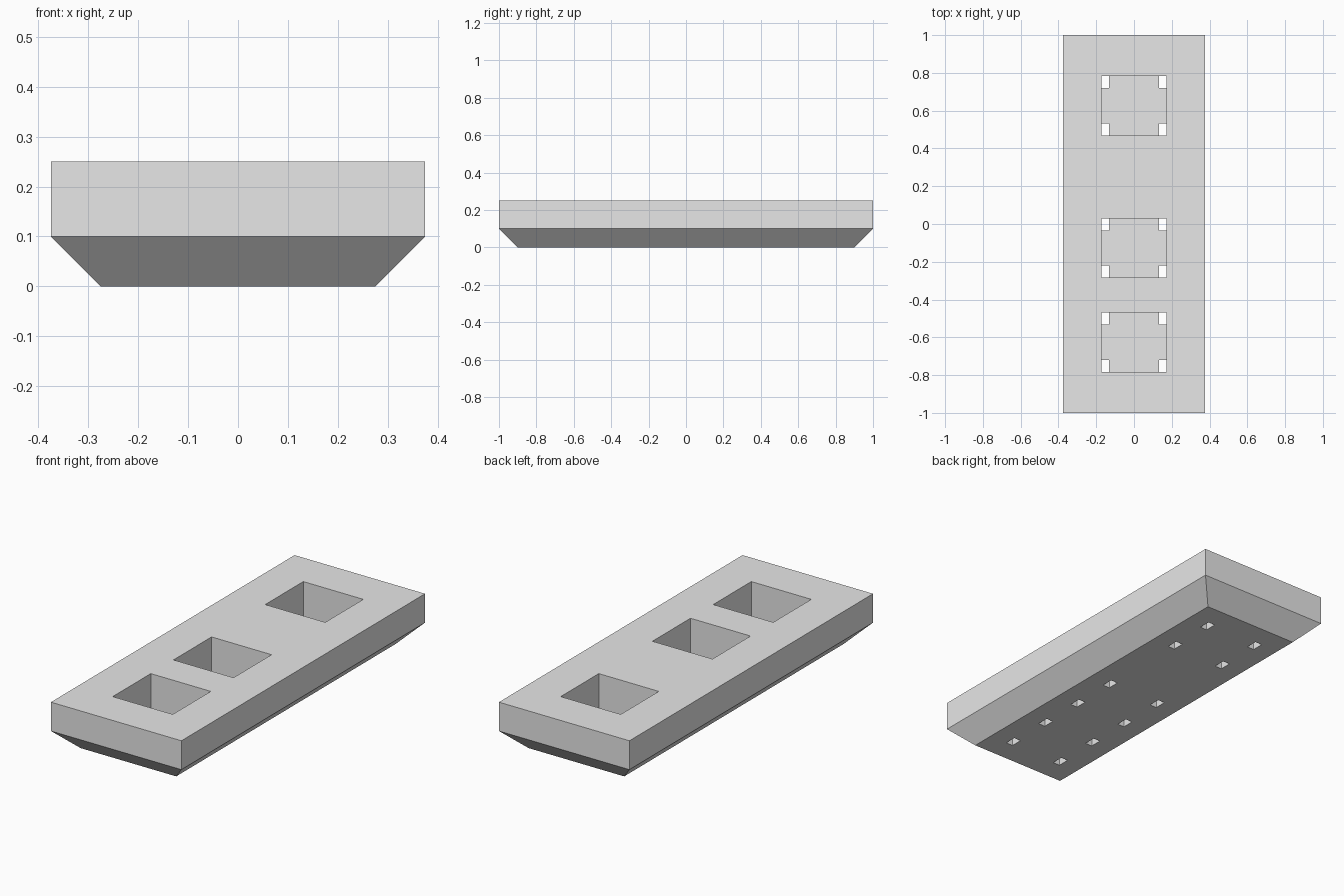
import bpy
import bmesh

cube = bpy.data.objects.get("Cube")
if cube:
    bpy.data.objects.remove(cube, do_unlink=True)

GREY = (0.8, 0.8, 0.8, 1.0)
HALF_X, HALF_Y = 0.375, 1.0
HEIGHT, CHAMFER = 0.25, 0.1
POCKET_X, POCKET_Y = 0.345, 0.3125     # pocket opening
SLOT_X, SLOT_Y = 0.04, 0.0625          # corner drain slots
FLOOR = 0.05                           # pocket floor height
POCKET_CENTRES = (-0.626, -0.127, 0.626)

grey = bpy.data.materials.new("light_grey")
grey.use_nodes = True
grey.diffuse_color = GREY
grey.node_tree.nodes["Principled BSDF"].inputs["Base Color"].default_value = GREY


def add_object(name, bm):
    bmesh.ops.recalc_face_normals(bm, faces=bm.faces)
    mesh = bpy.data.meshes.new(name)
    bm.to_mesh(mesh)
    bm.free()
    mesh.materials.append(grey)
    obj = bpy.data.objects.new(name, mesh)
    bpy.context.collection.objects.link(obj)
    return obj


def add_box(bm, x, y, z_low, z_high, width, length):
    verts = bmesh.ops.create_cube(bm, size=1)["verts"]
    bmesh.ops.scale(bm, vec=(width, length, z_high - z_low), verts=verts)
    bmesh.ops.translate(bm, vec=(x, y, (z_low + z_high) / 2), verts=verts)


# Slab: three stacked rectangles, the lowest drawn in to form the sloped underside
bm = bmesh.new()
rings = []
for z, inset in ((0, CHAMFER), (CHAMFER, 0), (HEIGHT, 0)):
    x, y = HALF_X - inset, HALF_Y - inset
    rings.append([bm.verts.new((sx * x, sy * y, z))
                  for sx, sy in ((-1, -1), (1, -1), (1, 1), (-1, 1))])
for low, high in zip(rings, rings[1:]):
    for i in range(4):
        j = (i + 1) % 4
        bm.faces.new((low[i], low[j], high[j], high[i]))
bm.faces.new(rings[0])
bm.faces.new(rings[-1])
slab = add_object("slab", bm)

# Cutters: square pockets, then slots through the floor at each pocket corner
pockets, slots = bmesh.new(), bmesh.new()
for y in POCKET_CENTRES:
    add_box(pockets, 0, y, FLOOR, HEIGHT + 0.1, POCKET_X, POCKET_Y)
    for sx in (-1, 1):
        for sy in (-1, 1):
            add_box(slots, sx * (POCKET_X - SLOT_X) / 2,
                    y + sy * (POCKET_Y - SLOT_Y) / 2,
                    -0.1, FLOOR + 0.1, SLOT_X, SLOT_Y)

for name, bm in (("pocket_cutter", pockets), ("slot_cutter", slots)):
    cutter = add_object(name, bm)
    cutter.hide_render = True
    cut = slab.modifiers.new(name, 'BOOLEAN')
    cut.operation = 'DIFFERENCE'
    cut.solver = 'EXACT'
    cut.object = cutter

# Bake the cuts into the slab and drop the cutters
bpy.context.view_layer.update()
evaluated = slab.evaluated_get(bpy.context.evaluated_depsgraph_get())
carved = bpy.data.meshes.new_from_object(evaluated)
cutters = [m.object for m in slab.modifiers]
slab.modifiers.clear()
slab.data = carved
for cutter in cutters:
    bpy.data.objects.remove(cutter, do_unlink=True)
